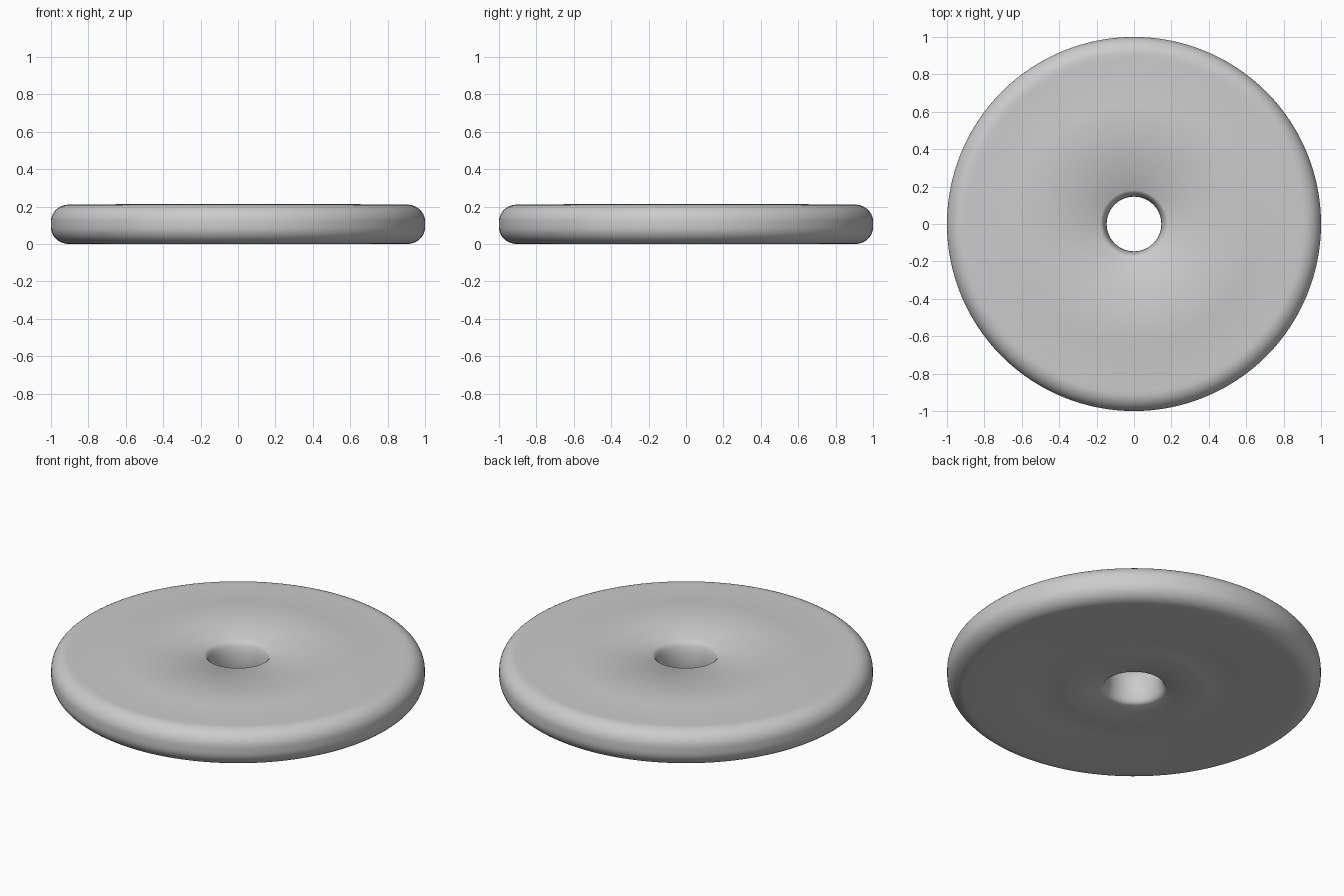
import bpy, bmesh, math
from mathutils import Vector

if "Cube" in bpy.data.objects:
    bpy.data.objects.remove(bpy.data.objects["Cube"])

SEG = 128
TOP, BOT = 0.21, 0.004

def arc(cx, cz, rx, rz, a0, a1, n):
    """Points along an elliptical arc, angles in degrees."""
    return [(cx + rx * math.cos(math.radians(a0 + (a1 - a0) * i / n)),
             cz + rz * math.sin(math.radians(a0 + (a1 - a0) * i / n))) for i in range(n + 1)]

def lathe(name, profile):
    """Revolve a closed (radius, z) profile around z."""
    bm = bmesh.new()
    rings = [[bm.verts.new((r * math.cos(2 * math.pi * i / SEG),
                            r * math.sin(2 * math.pi * i / SEG), z)) for i in range(SEG)]
             for r, z in profile]
    for a, b in zip(rings, rings[1:] + rings[:1]):
        for i in range(SEG):
            j = (i + 1) % SEG
            bm.faces.new((a[i], a[j], b[j], b[i]))
    bmesh.ops.recalc_face_normals(bm, faces=bm.faces)
    mesh = bpy.data.meshes.new(name)
    bm.to_mesh(mesh)
    bm.free()
    obj = bpy.data.objects.new(name, mesh)
    bpy.context.collection.objects.link(obj)
    bpy.context.view_layer.objects.active = obj
    obj.select_set(True)
    bpy.ops.object.shade_smooth_by_angle(angle=math.radians(40))
    return obj

# underside with shallow concentric steps, from the hole outwards
profile = [(0.18, BOT), (0.32, BOT), (0.345, 0.002), (0.39, 0.002), (0.41, 0.005),
           (0.54, 0.004), (0.56, 0.002), (0.75, 0.002), (0.78, 0.0), (0.89, 0.0)]
# rounded outer rim
profile += arc(0.905, 0.09, 0.095, 0.09, -85, 0, 10)
profile += arc(0.905, 0.12, 0.095, 0.09, 0, 85, 10)
# top face with a faint raised centre
profile += [(0.89, TOP), (0.67, TOP), (0.64, TOP + 0.004), (0.18, TOP + 0.003)]
# hole wall bulging inwards at mid height
mid = (TOP + BOT) / 2
profile += arc(0.18, mid, 0.034, (TOP - BOT) / 2, 100, 260, 14)[1:-1]
profile = [p for p in profile]

lathe("disc", profile)
